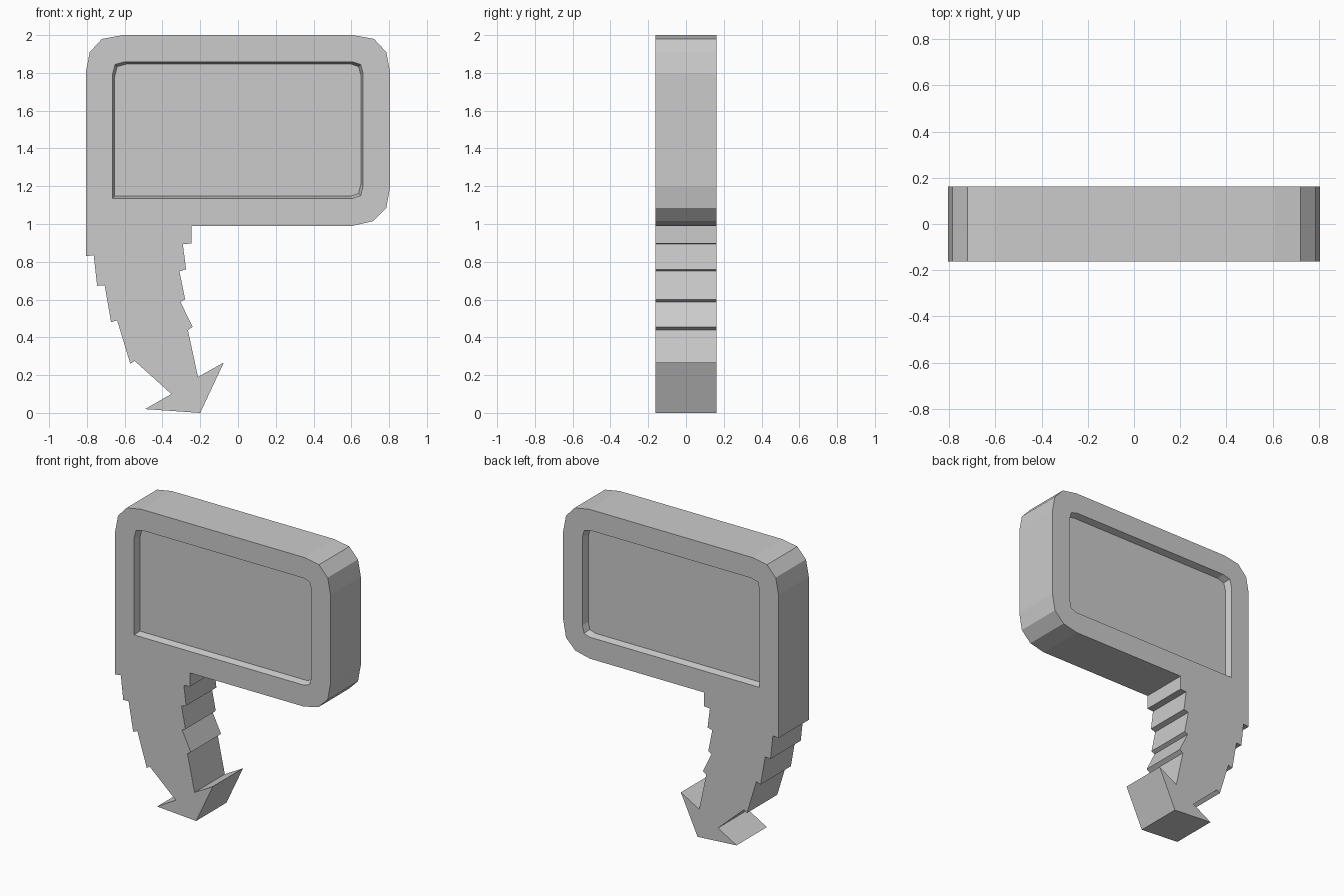
import bpy, bmesh

if "Cube" in bpy.data.objects:
    bpy.data.objects.remove(bpy.data.objects["Cube"])

HALF = 0.162    # half thickness of the slab
DEPTH = 0.045   # depth of the recessed panels


def loft(name, loop_a, ya, loop_b, yb):
    """Solid between two matching (x, z) outlines at two y positions."""
    bm = bmesh.new()
    a = [bm.verts.new((x, ya, z)) for x, z in loop_a]
    b = [bm.verts.new((x, yb, z)) for x, z in loop_b]
    bm.faces.new(a)
    bm.faces.new(b[::-1])
    n = len(a)
    for i in range(n):
        j = (i + 1) % n
        bm.faces.new((a[j], a[i], b[i], b[j]))
    bmesh.ops.recalc_face_normals(bm, faces=bm.faces)
    mesh = bpy.data.meshes.new(name)
    bm.to_mesh(mesh)
    bm.free()
    obj = bpy.data.objects.new(name, mesh)
    bpy.context.collection.objects.link(obj)
    return obj


# Rounded frame with the stepped, curving tail and barbed tip
head = [(-0.806, 1.80), (-0.785, 1.91), (-0.72, 1.98), (-0.61, 2.0),
        (0.61, 2.0), (0.72, 1.98), (0.785, 1.91), (0.806, 1.80),
        (0.806, 1.20), (0.785, 1.085), (0.715, 1.015), (0.605, 0.99)]
tail_inner = [(-0.247, 0.99), (-0.247, 0.897), (-0.292, 0.893),
              (-0.275, 0.76), (-0.31, 0.75), (-0.28, 0.60),
              (-0.305, 0.588), (-0.24, 0.455), (-0.265, 0.438),
              (-0.212, 0.19)]
tip = [(-0.075, 0.267), (-0.20, 0.0), (-0.492, 0.02), (-0.353, 0.10)]
tail_outer = [(-0.547, 0.275), (-0.57, 0.26), (-0.64, 0.49), (-0.672, 0.48),
              (-0.706, 0.676), (-0.746, 0.673), (-0.764, 0.835),
              (-0.806, 0.83)]
outline = head + tail_inner + tip + tail_outer
body = loft("hooked_frame", outline, -HALF, outline, HALF)

# Recessed panel outline: three clipped corners, one square
panel = [(-0.665, 1.135), (-0.665, 1.79), (-0.651, 1.845), (-0.60, 1.859),
         (0.607, 1.859), (0.65, 1.845), (0.662, 1.80),
         (0.662, 1.20), (0.65, 1.15), (0.607, 1.135)]


def scaled(loop, inset):
    """Shrink the panel outline evenly about its middle."""
    cx, cz, hx, hz = 0.0, 1.497, 0.663, 0.362
    return [(cx + (x - cx) * (1 - inset / hx),
             cz + (z - cz) * (1 - inset / hz)) for x, z in loop]


# Slightly tapered recesses on the front and the back
for side, label in ((-1, "front"), (1, "back")):
    cutter = loft(label + "_panel_cutter",
                  scaled(panel, -0.005), side * (HALF + 0.02),
                  scaled(panel, 0.012), side * (HALF - DEPTH))
    cut = body.modifiers.new(label + "_recess", 'BOOLEAN')
    cut.operation = 'DIFFERENCE'
    cut.solver = 'EXACT'
    cut.object = cutter
    cutter.hide_render = True
    cutter.hide_set(True)
